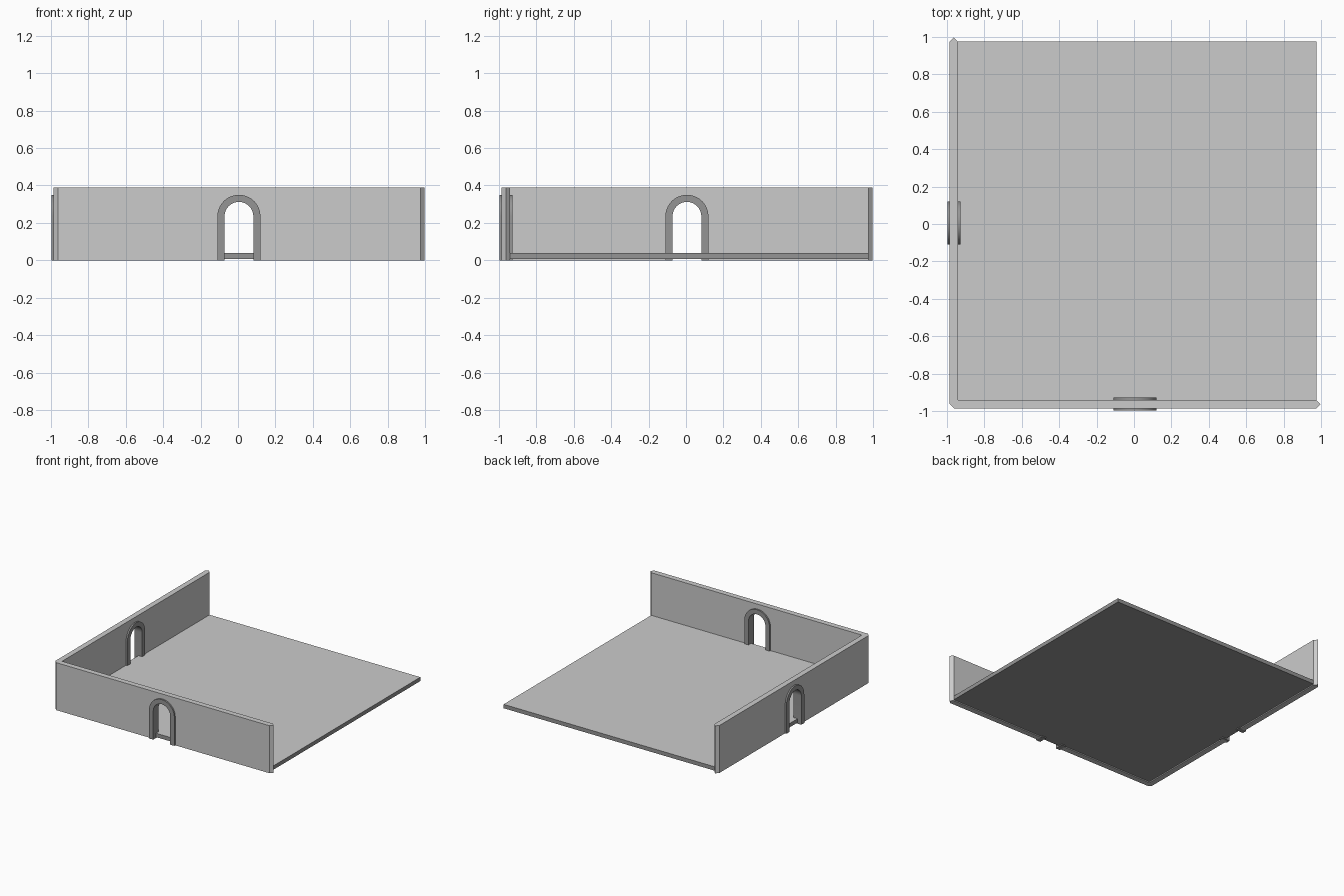
import bpy, bmesh, math
from mathutils import Matrix

cube = bpy.data.objects.get("Cube")
if cube:
    bpy.data.objects.remove(cube, do_unlink=True)

MID, END = -0.963, 0.975      # wall centre line and floor edge
HALF = 0.0225                 # half the wall thickness
DOOR = 0.005                  # door centre along each wall
SPRING = 0.235                # height where the arch begins
WALL_TOP = 0.39


def make_material(name, value):
    mat = bpy.data.materials.new(name)
    mat.use_nodes = True
    colour = (value, value, value, 1)
    mat.diffuse_color = colour
    mat.node_tree.nodes["Principled BSDF"].inputs["Base Color"].default_value = colour
    return mat


light = make_material("light stone", 0.6)
dark = make_material("dark stone", 0.3)


def extrude(name, outline, vector, *mats):
    """Solid made by pushing a flat outline along a vector."""
    bm = bmesh.new()
    face = bm.faces.new([bm.verts.new(p) for p in outline])
    grown = bmesh.ops.extrude_face_region(bm, geom=[face])["geom"]
    moved = [g for g in grown if isinstance(g, bmesh.types.BMVert)]
    bmesh.ops.translate(bm, verts=moved, vec=vector)
    bmesh.ops.recalc_face_normals(bm, faces=bm.faces)
    mesh = bpy.data.meshes.new(name)
    bm.to_mesh(mesh)
    bm.free()
    obj = bpy.data.objects.new(name, mesh)
    bpy.context.collection.objects.link(obj)
    for mat in mats:
        mesh.materials.append(mat)
    return obj


def arch(radius, base, y, steps=20):
    """Points of a round-headed opening, from one foot to the other."""
    curve = [(DOOR + radius * math.cos(math.pi * i / steps), y,
              SPRING + radius * math.sin(math.pi * i / steps)) for i in range(steps + 1)]
    return [(DOOR + radius, y, base)] + curve + [(DOOR - radius, y, base)]


# Swapping x and y turns a front wall part into a side wall part
swap = Matrix(((0, 1, 0, 0), (1, 0, 0, 0), (0, 0, 1, 0), (0, 0, 0, 1)))


def to_side(obj):
    obj.data.transform(swap)
    obj.data.flip_normals()


# Floor slab: light top, dark edges and underside
corners = [(MID, MID, 0.008), (END, MID, 0.008), (END, END, 0.008), (MID, END, 0.008)]
floor = extrude("floor", corners, (0, 0, 0.032), light, dark)
for poly in floor.data.polygons:
    poly.material_index = 0 if poly.normal.z > 0.5 else 1

# L-shaped wall with pointed ends and a chamfered corner
half_plan = [(MID, MID - HALF), (END, MID - HALF), (END + HALF, MID),
             (END, MID + HALF), (MID + HALF, MID + HALF)]
plan = half_plan + [(y, x) for x, y in reversed(half_plan[:-1])]
walls = extrude("walls", [(x, y, 0) for x, y in plan], (0, 0, WALL_TOP), light)

# Door openings and their arched frames
for side in ("front", "side"):
    cutter = extrude(side + "_door_cutter", arch(0.095, -0.1, MID - 0.1), (0, 0.2, 0))
    outline = arch(0.115, 0, MID - 0.035) + arch(0.077, 0, MID - 0.035)[::-1]
    frame = extrude(side + "_door_frame", outline, (0, 0.07, 0), dark)
    if side == "side":
        to_side(cutter)
        to_side(frame)
    cutter.hide_render = True
    cutter.hide_viewport = True
    cut = walls.modifiers.new(side + " opening", "BOOLEAN")
    cut.operation = "DIFFERENCE"
    cut.solver = "EXACT"
    cut.object = cutter
    bpy.ops.object.select_all(action="DESELECT")
    frame.select_set(True)
    bpy.context.view_layer.objects.active = frame
    bpy.ops.object.shade_smooth_by_angle(angle=math.radians(30))
